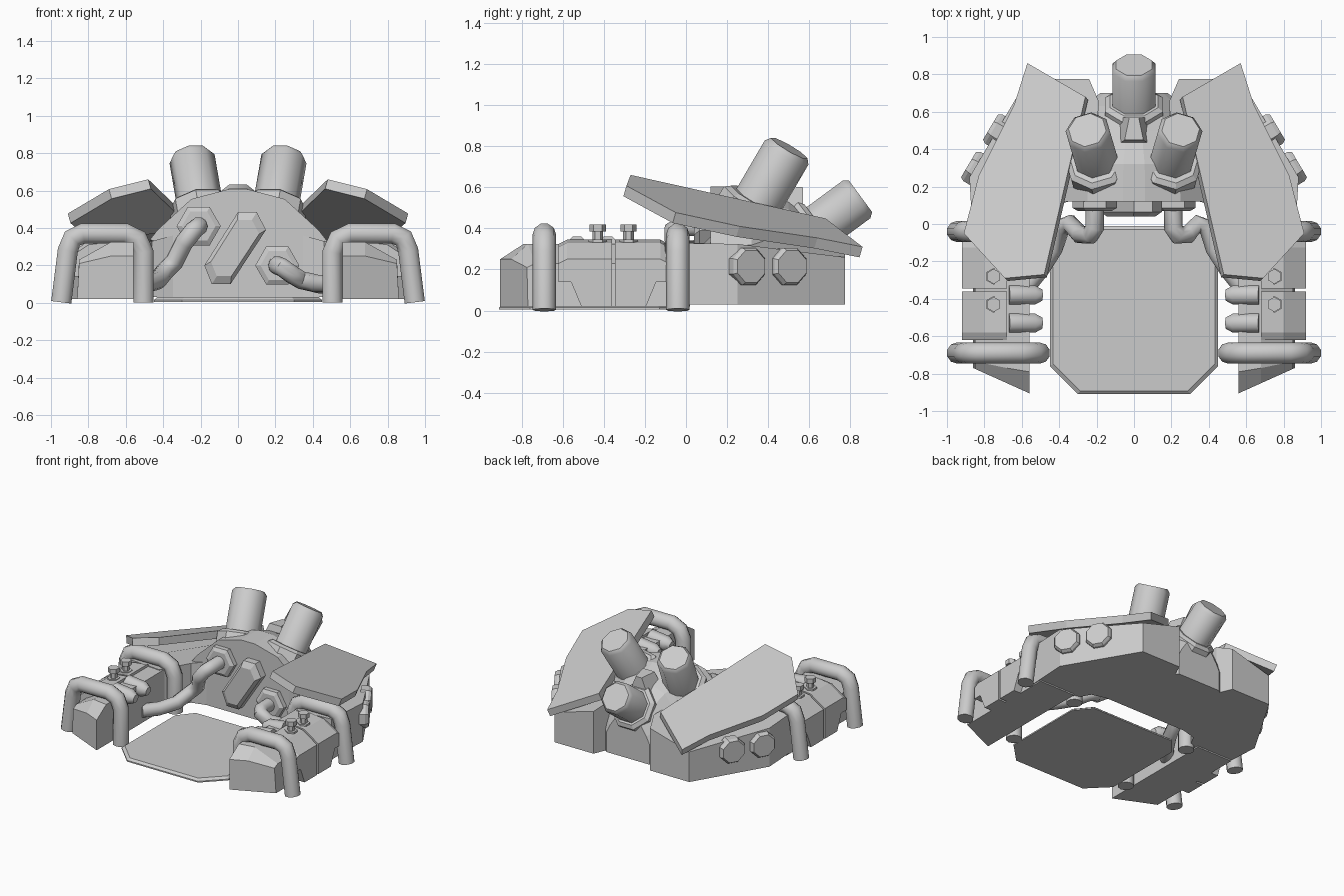
import bpy, bmesh
from math import cos, sin, pi
from mathutils import Vector

if "Cube" in bpy.data.objects:
    bpy.data.objects.remove(bpy.data.objects["Cube"])


def smooth(ob, angle):
    bpy.ops.object.select_all(action='DESELECT')
    ob.select_set(True)
    bpy.context.view_layer.objects.active = ob
    bpy.ops.object.shade_smooth_by_angle(angle=angle)
    return ob


def loft(name, rings, mirror=False):
    """Skin closed rings of points, cap both ends; optionally add an x-mirrored copy."""
    bm = bmesh.new()
    for s in ((1, -1) if mirror else (1,)):
        vs = [[bm.verts.new((p[0] * s, p[1], p[2])) for p in r] for r in rings]
        n = len(rings[0])
        for a, b in zip(vs, vs[1:]):
            for i in range(n):
                bm.faces.new((a[i], a[(i + 1) % n], b[(i + 1) % n], b[i]))
        bm.faces.new(vs[0])
        bm.faces.new(vs[-1])
    bmesh.ops.recalc_face_normals(bm, faces=bm.faces)
    me = bpy.data.meshes.new(name)
    bm.to_mesh(me)
    bm.free()
    ob = bpy.data.objects.new(name, me)
    bpy.context.collection.objects.link(ob)
    return ob


def turned(name, base, axis, steps, sides=8, mirror=False):
    """Faceted round part: steps are (distance along axis, radius)."""
    base, axis = Vector(base), Vector(axis).normalized()
    q = axis.to_track_quat('Z', 'Y')
    rings = [[base + axis * d + q @ Vector((r * cos(2 * pi * (i + .5) / sides),
                                            r * sin(2 * pi * (i + .5) / sides), 0))
              for i in range(sides)] for d, r in steps]
    return loft(name, rings, mirror)


def tube(name, pts, radius):
    """Round tube along a point path, converted to a mesh."""
    cu = bpy.data.curves.new(name, 'CURVE')
    cu.dimensions = '3D'
    cu.bevel_depth = radius
    cu.bevel_resolution = 3
    cu.use_fill_caps = True
    sp = cu.splines.new('POLY')
    sp.points.add(len(pts) - 1)
    for p, c in zip(sp.points, pts):
        p.co = (*c, 1)
    tmp = bpy.data.objects.new(name, cu)
    bpy.context.collection.objects.link(tmp)
    dg = bpy.context.evaluated_depsgraph_get()
    me = bpy.data.meshes.new_from_object(tmp.evaluated_get(dg))
    bpy.data.objects.remove(tmp)
    ob = bpy.data.objects.new(name, me)
    bpy.context.collection.objects.link(ob)
    return smooth(ob, .9)


# Floor pad: chamfered plate with a bevelled rim
pad = [(.45, -.76), (.45, -.13), (.35, -.01), (-.35, -.01), (-.45, -.13),
       (-.45, -.76), (-.30, -.91), (.30, -.91)]
top = [(x * .96, -.463 + (y + .463) * .96) for x, y in pad]
loft("floor_pad", [[(x, y, 0.005) for x, y in pad], [(x, y, .015) for x, y in pad],
                   [(x, y, .03) for x, y in top]])

# Central hull: front profile narrowing to a rounded rear lobe
prof = [(.50, .03), (.50, .30), (.43, .39), (.25, .555), (.06, .605)]
prof = prof + [(-x, z) for x, z in reversed(prof)]
loft("central_hull", [[(x * sx, y, .03 + (z - .03) * sz) for x, z in prof]
                      for y, sx, sz in ((.12, 1, 1), (.32, .95, 1), (.5, .68, .88),
                                        (.63, .54, .72), (.70, .36, .58))])


# Height of the tilted armour plane
def plane(x, y):
    return .655 - .279 * (x - .5) - .288 * (y + .27)


# Rear side blocks under the armour
foot = [(.58, -.12), (.86, -.10), (.88, .25), (.57, .775), (.24, .775), (.19, .66),
        (.2, .16), (.46, .09)]
loft("side_block", [[(x, y, .03) for x, y in foot],
                    [(x, y, min(plane(x, y) - .075, .40 if x < .4 else .33))
                     for x, y in foot]], True)

# Armour plates: flat outline extruded along the plane normal
outline = [(.48, -.27), (.69, -.29), (.91, -.05), (.83, .26), (.64, .64), (.57, .86), (.26, .68)]
nrm = Vector((.279, .288, 1)).normalized() * .055
face = [Vector((x, y, plane(x, y))) for x, y in outline]
loft("armour_plate", [face, [p - nrm for p in face]], True)

# Front arms with a cut-back nose
sec = [(.56, .02), (.86, .02), (.85, .23), (.68, .325), (.56, .325)]
nose = [(x, -.905 + (x - .56) * .45, z) for (x, _), z in zip(sec, (.02, .02, .21, .25, .25))]
cut = [(x, y, z) for (x, z), y in zip(sec, (-.88, -.745, -.735, -.77, -.79))]
loft("side_arm", [nose, cut, [(x, .02, z) for x, z in sec]], True)

# Paired clamp covers over each arm
for name, c, d in (("front_clamp", -.36, -1), ("rear_clamp", -.345, 1)):
    rings = []
    for x, zt in ((.68, .345), (.80, .33), (.92, .25)):
        rings.append([(x, c + d * y, z) for y, z in
                      ((0, .02), (.15, .02), (.20, .14), (.26, .14), (.26, zt - .02),
                       (.22, zt), (0, zt))])
    loft(name, rings, True)

# Roll bars over the arms
bar = [(.945, .003), (.91, .28), (.885, .345), (.83, .37), (.6, .37), (.535, .34),
       (.505, .27), (.505, .003)]
for s, side in ((1, "right"), (-1, "left")):
    for y, end in ((-.69, "front"), (-.04, "rear")):
        tube(f"{end}_{side}_roll_bar", [(x * s, y, z) for x, z in bar], .057)

# Inner valves and upright studs on the arms
for y in (-.53, -.38):
    smooth(turned("inner_valve", (.67, y, .31), (-1, 0, -.12),
                  ((0, .055), (.14, .055), (.18, .032)), 8, True), .9)
for y in (-.43, -.28):
    turned("upright_stud", (.75, y, .3), (0, 0, 1),
           ((0, .045), (.045, .045), (.045, .026), (.085, .026), (.085, .04), (.12, .04)),
           6, True)

# Large bolts on the angled outer walls
for x, y in ((.85, .28), (.733, .48)):
    turned("wall_bolt", (x - .03, y, .215), (.86, .51, 0),
           ((0, .098), (.055, .098), (.075, .085)), 8, True)

# Exhaust stacks with socket collars
stack = ((-.2, .123), (.31, .123), (.335, .103))
collar = ((-.07, .168), (.01, .168), (.03, .14))
d = (.05, .17, .29)
smooth(turned("front_stack", (.20, .335, .505), d, stack, 8, True), .9)
turned("front_stack_collar", (.20, .325, .515), d, collar, 8, True)
smooth(turned("rear_stack", (0, .625, .39), (0, .17, .125),
              ((-.15, .123), (.255, .123), (.28, .103))), .9)
turned("rear_stack_collar", (0, .63, .395), (0, .17, .125), collar)

# Wedge between the stacks
loft("stack_wedge", [[(-.09, .42, .5), (.09, .42, .5), (.09, .57, .44), (-.09, .57, .44)],
                     [(-.05, .45, .61), (.05, .45, .61), (.025, .57, .6), (-.025, .57, .6)]])

# Hose sockets and slanted hatch on the front wall
for n, x, z in (("left", -.21, .41), ("right", .21, .20)):
    rings = [[(x + r * cos(i * pi / 3), y, z + r * sin(i * pi / 3)) for i in range(6)]
             for y, r in ((.15, .118), (.085, .118), (.07, .09))]
    loft(n + "_hose_socket", rings)
hatch = [(-.18, .20), (-.14, .10), (-.04, .10), (.15, .39), (.10, .485), (0, .485)]
loft("slanted_hatch", [[(-.018 + (x + .018) * k, y, .292 + (z - .292) * k) for x, z in hatch]
                       for y, k in ((.14, 1), (.065, 1), (.04, .78))])

# Hoses running from the sockets into the arms
path = [(.21, .1), (.21, -.02), (.235, -.06), (.29, -.055), (.34, .0), (.39, -.02),
        (.43, -.13), (.50, -.24), (.58, -.34)]
zl = (.41, .41, .39, .32, .22, .17, .12, .10, .10)
zr = (.20, .20, .19, .15, .12, .11, .10, .10, .10)
tube("left_hose", [(-x, y, z) for (x, y), z in zip(path, zl)], .05)
tube("right_hose", [(x, y, z) for (x, y), z in zip(path, zr)], .05)
